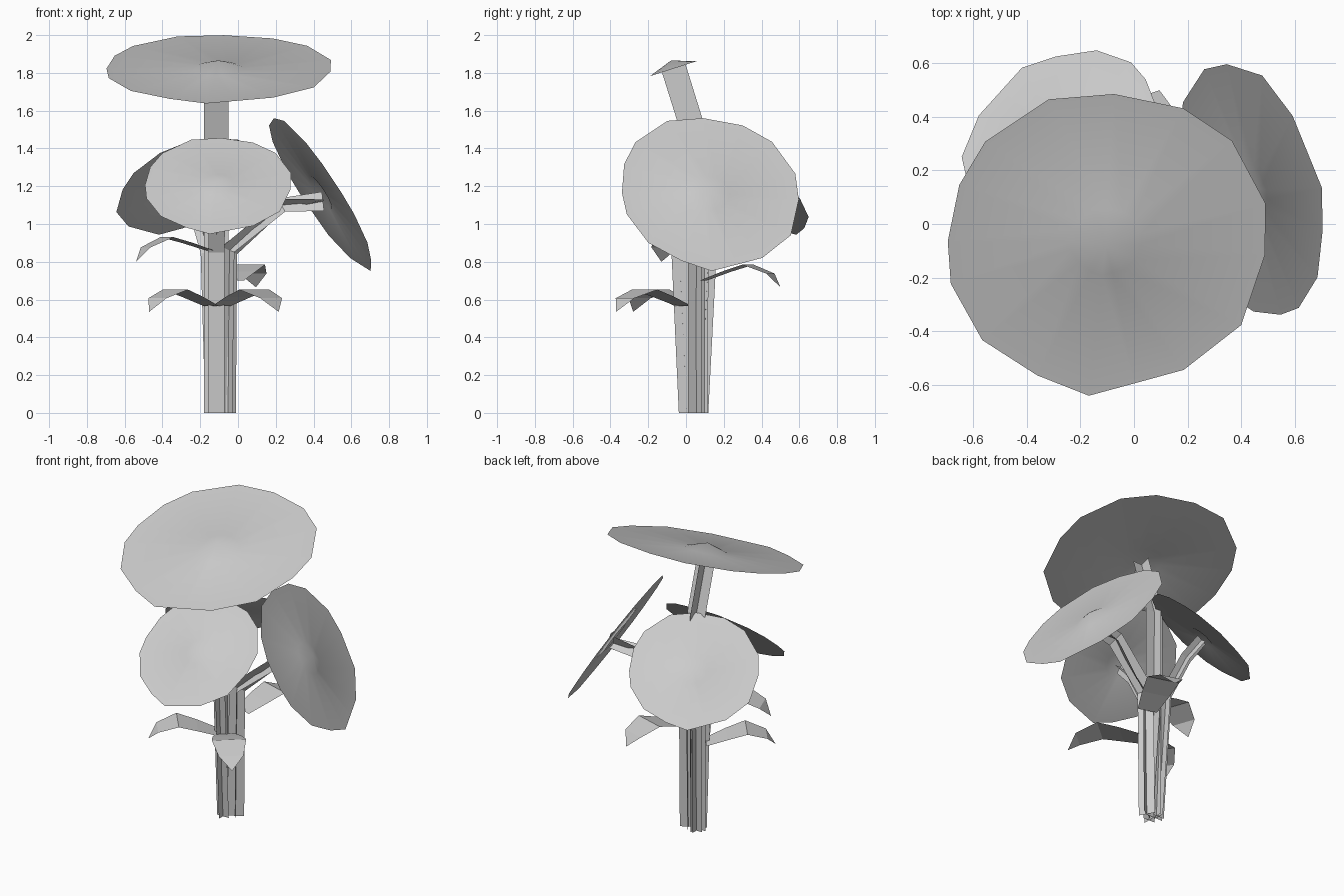
import bpy, bmesh, math
from mathutils import Vector as V

if "Cube" in bpy.data.objects:
    bpy.data.objects.remove(bpy.data.objects["Cube"])

Z = V((0, 0, 1))


def finish(bm, name, smooth=False):
    me = bpy.data.meshes.new(name)
    bm.to_mesh(me)
    bm.free()
    for p in me.polygons:
        p.use_smooth = smooth
    ob = bpy.data.objects.new(name, me)
    bpy.context.collection.objects.link(ob)


# Irregular rim of a bloom: angle in degrees and relative radius
RIM = [(14, 1.03), (40, 1.03), (61, 1), (87, .97), (111, 1), (139, 1), (158, .99), (180, .99),
       (196, 1.01), (220, 1.01), (244, .98), (264, 1.02), (281, .95), (300, .975), (327, 1.01), (355, 1)]


def bloom(name, centre, normal, r):
    """Flat open disc with a small raised cone in the middle."""
    c, n = V(centre), V(normal).normalized()
    u = Z.cross(n).normalized()
    v = n.cross(u)
    bm = bmesh.new()
    tip = bm.verts.new(c + n * r * .075)
    rings = []
    for s in (.22, 1):
        rings.append([bm.verts.new(c + (u * math.cos(math.radians(a)) + v * math.sin(math.radians(a)))
                                   * r * s * k) for a, k in RIM])
    for i in range(len(RIM)):
        j = (i + 1) % len(RIM)
        bm.faces.new((tip, rings[0][i], rings[0][j]))
        bm.faces.new((rings[0][i], rings[1][i], rings[1][j], rings[0][j]))
    finish(bm, name, True)


def stem(name, heading, path, r):
    """Two crossed ribbons swept along a path."""
    h = math.radians(heading)
    side0 = V((math.cos(h), math.sin(h), 0))
    pts = [V(p) for p in path]
    bm = bmesh.new()
    rows = []
    for i, p in enumerate(pts):
        t = Z.copy()
        if i:
            t = (p - pts[i - 1]).normalized()
            if i + 1 < len(pts):
                t = (t + (pts[i + 1] - p).normalized()).normalized()
        s = (side0 - t * side0.dot(t)).normalized()
        f = s.cross(t)
        rows.append([bm.verts.new(p + d * r) for d in (s, -s, f, -f)])
    for a, b in zip(rows, rows[1:]):
        for k in (0, 2):
            bm.faces.new((a[k], a[k + 1], b[k + 1], b[k]))
    finish(bm, name)


def leaf(name, base, tip, rise=.105, width=.105):
    """Arched strip ending in a point."""
    a, b = V(base), V(tip)
    side = Z.cross(b - a).normalized()
    bm = bmesh.new()
    prev = None
    for t, h, w in ((0, 0, .6), (.3, .55, .85), (.58, 1, 1), (.87, .65, .72), (1, 0, 0)):
        p = a.lerp(b, t) + Z * h * rise
        if w:
            cur = [bm.verts.new(p + side * w * width), bm.verts.new(p - side * w * width)]
            if prev:
                bm.faces.new((prev[0], prev[1], cur[1], cur[0]))
            prev = cur
        else:
            bm.faces.new((prev[0], prev[1], bm.verts.new(p)))
    finish(bm, name)


# Blooms
bloom("top_bloom", (-.105, -.065, 1.823), (0, -.305, .952), .597)
bloom("right_bloom", (.437, .125, 1.165), (.835, .2, .54), .482)
bloom("front_bloom", (-.108, -.268, 1.207), (0, -.66, .75), .388)
bloom("back_left_bloom", (-.275, .312, 1.205), (-.38, .53, .76), .396)

# Stems
stem("top_stem", 0, [(-.115, .05, 0), (-.115, .055, 1.44), (-.115, -.065, 1.825)], .066)
stem("right_stem", 30, [(-.056, .055, 0), (-.045, .055, .86), (.23, .1, 1.1), (.45, .125, 1.12)], .052)
stem("front_stem", 0, [(-.115, .005, 0), (-.115, -.035, .85), (-.11, -.15, 1.07), (-.108, -.26, 1.19)], .043)
stem("back_left_stem", 0, [(-.13, .075, 0), (-.155, .12, .85), (-.22, .23, 1.08), (-.275, .312, 1.19)], .043)

# Leaves
leaf("left_leaf", (-.14, -.01, .565), (-.47, -.28, .535))
leaf("front_leaf", (-.09, -.01, .565), (.215, -.37, .535))
leaf("upper_left_leaf", (-.15, .01, .86), (-.54, -.13, .80))
leaf("back_leaf", (-.03, .09, .70), (.095, .5, .665))
